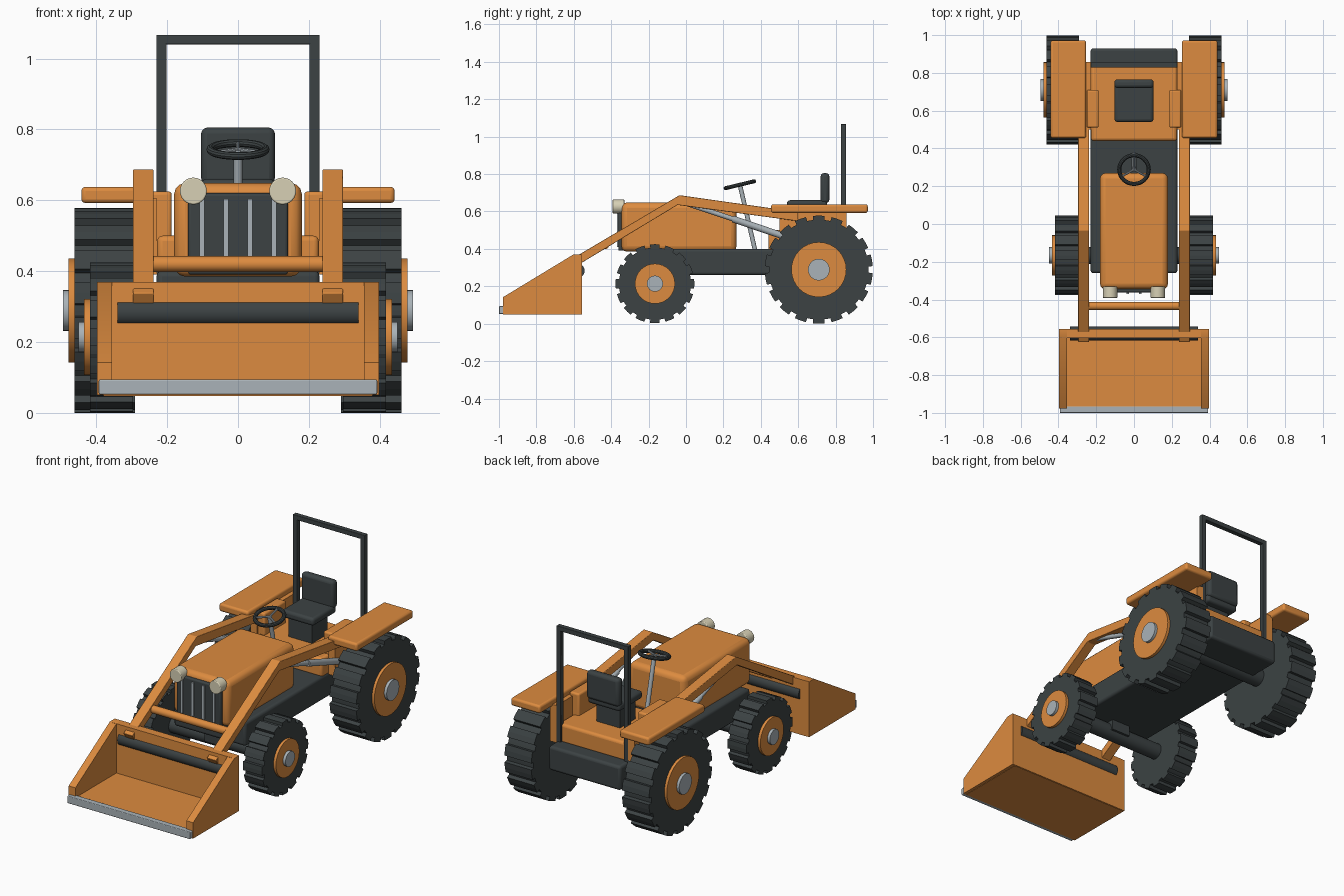
import bpy, bmesh
from math import pi, cos, sin
from mathutils import Vector

cube = bpy.data.objects.get("Cube")
if cube:
    bpy.data.objects.remove(cube, do_unlink=True)


def material(name, rgb, rough=0.5):
    m = bpy.data.materials.new(name)
    m.use_nodes = True
    m.diffuse_color = (*rgb, 1)
    shader = m.node_tree.nodes["Principled BSDF"]
    shader.inputs["Base Color"].default_value = (*rgb, 1)
    shader.inputs["Roughness"].default_value = rough
    return m


ORANGE = material("orange paint", (0.72, 0.26, 0.05))
DARK = material("dark rubber", (0.045, 0.055, 0.057))
STEEL = material("steel", (0.40, 0.45, 0.48))
CREAM = material("lamp cream", (0.68, 0.63, 0.46))


def finish(name, bm, mat, bevel=0, smooth=True):
    bmesh.ops.recalc_face_normals(bm, faces=bm.faces)
    me = bpy.data.meshes.new(name)
    bm.to_mesh(me)
    bm.free()
    ob = bpy.data.objects.new(name, me)
    bpy.context.collection.objects.link(ob)
    me.materials.append(mat)
    if bevel:
        mod = ob.modifiers.new("bevel", "BEVEL")
        mod.width, mod.segments, mod.limit_method = bevel, 3, "ANGLE"
    if smooth:
        bpy.ops.object.select_all(action="DESELECT")
        ob.select_set(True)
        bpy.context.view_layer.objects.active = ob
        bpy.ops.object.shade_smooth_by_angle(angle=0.6)
    return ob


def box(name, x, y, z, mat, bevel=0):
    """Box from (low, high) ranges on each axis."""
    bm = bmesh.new()
    bmesh.ops.create_cube(bm, size=1)
    for v in bm.verts:
        v.co = [r[0] + (c + 0.5) * (r[1] - r[0]) for c, r in zip(v.co, (x, y, z))]
    return finish(name, bm, mat, bevel)


def rod(name, a, b, r, mat, sides=24, bevel=0):
    """Cylinder between two points."""
    a, b = Vector(a), Vector(b)
    bm = bmesh.new()
    bmesh.ops.create_cone(bm, cap_ends=True, segments=sides, radius1=r, radius2=r, depth=(b - a).length)
    turn = (b - a).to_track_quat("Z", "Y").to_matrix().to_4x4()
    turn.translation = (a + b) / 2
    bm.transform(turn)
    return finish(name, bm, mat, bevel)


def plate(name, x0, x1, outline, mat, bevel=0, smooth=True):
    """Side outline of (y, z) points extruded along x."""
    bm = bmesh.new()
    face = bm.faces.new([bm.verts.new((x0, y, z)) for y, z in outline])
    ext = bmesh.ops.extrude_face_region(bm, geom=[face])["geom"]
    bmesh.ops.translate(bm, vec=(x1 - x0, 0, 0), verts=[v for v in ext if isinstance(v, bmesh.types.BMVert)])
    return finish(name, bm, mat, bevel, smooth)


def wheel(name, s, y, z, r, depth, x0, x1, rim, cap, lugs):
    """Lugged tyre with a raised rim and hub cap on the outer side."""
    outline = []
    for i in range(lugs):
        for part, rad in ((-0.33, r - depth), (-0.31, r), (0, r), (0.31, r), (0.33, r - depth), (0.5, r - depth)):
            a = 2 * pi * (i + part) / lugs - pi / 2
            outline.append((y + rad * cos(a), z + rad * sin(a)))
    plate(name + "_tyre", s * x0, s * x1, outline, DARK, smooth=False)
    rod(name + "_rim", (s * (x1 - 0.03), y, z), (s * (x1 + 0.016), y, z), rim, ORANGE, 32)
    rod(name + "_hub", (s * x1, y, z), (s * (x1 + 0.032), y, z), cap, STEEL)


# Chassis and axles
box("chassis", (-0.23, 0.23), (-0.26, 0.93), (0.26, 0.4), DARK, 0.015)
rod("front_axle", (-0.32, -0.166, 0.214), (0.32, -0.166, 0.214), 0.045, DARK)
rod("rear_axle", (-0.32, 0.71, 0.289), (0.32, 0.71, 0.289), 0.05, DARK)
box("front_axle_mount", (-0.06, 0.06), (-0.22, -0.11), (0.2, 0.28), DARK)

# Hood, grille and rear body
box("hood", (-0.18, 0.18), (-0.345, 0.27), (0.385, 0.648), ORANGE, 0.03)
box("grille", (-0.141, 0.141), (-0.362, -0.33), (0.39, 0.62), DARK, 0.008)
for i in range(4):
    x = -0.102 + i * 0.068
    box("grille_bar", (x - 0.007, x + 0.007), (-0.37, -0.35), (0.41, 0.603), STEEL)
box("rear_body", (-0.228, 0.228), (0.44, 0.845), (0.39, 0.5), ORANGE, 0.015)

# Seat
box("seat_base", (-0.075, 0.075), (0.57, 0.71), (0.49, 0.625), DARK)
box("seat_cushion", (-0.103, 0.103), (0.54, 0.755), (0.615, 0.66), DARK, 0.015)
box("seat_back", (-0.104, 0.104), (0.72, 0.766), (0.645, 0.805), DARK, 0.017)

# Steering column, ring and spokes
hub = Vector((0, 0.288, 0.743))
rod("steering_column", (0, 0.37, 0.39), hub, 0.012, STEEL)
bpy.ops.mesh.primitive_torus_add(location=hub, rotation=(0.235, 0, 0), major_radius=0.078,
                                 minor_radius=0.011, major_segments=32, minor_segments=10)
ring = bpy.context.object
ring.name = "steering_ring"
ring.data.materials.append(DARK)
bpy.ops.object.shade_smooth_by_angle()
for i in range(3):
    a = pi / 2 + i * 2 * pi / 3
    tip = Vector((cos(a), sin(a) * cos(0.235), sin(a) * sin(0.235)))
    rod("steering_spoke", hub, hub + tip * 0.076, 0.006, STEEL, 10)

# Paired parts on both sides
for s, side in ((1, "left"), (-1, "right")):
    wheel(side + "_rear_wheel", s, 0.71, 0.289, 0.289, 0.022, 0.29, 0.462, 0.147, 0.058, 18)
    wheel(side + "_front_wheel", s, -0.166, 0.214, 0.211, 0.018, 0.296, 0.418, 0.107, 0.043, 16)
    box(side + "_fender", (s * 0.254, s * 0.442), (0.455, 0.972), (0.592, 0.638), ORANGE, 0.012)
    box(side + "_fender_bracket", (s * 0.228, s * 0.27), (0.5, 0.857), (0.39, 0.605), ORANGE)
    box(side + "_arm_mount", (s * 0.187, s * 0.25), (0.51, 0.71), (0.4, 0.625), ORANGE, 0.01)
    box(side + "_roll_post", (s * 0.202, s * 0.23), (0.828, 0.856), (0.39, 1.065), DARK, 0.003)
    rod(side + "_headlight", (s * 0.126, -0.392, 0.626), (s * 0.126, -0.33, 0.626), 0.038, CREAM, 24, 0.004)
    # Bent lift arm with its hydraulic cylinder
    arm = [(-0.625, 0.338), (-0.035, 0.687), (0.6, 0.597), (0.6, 0.548), (-0.045, 0.635), (-0.6, 0.3)]
    plate(side + "_lift_arm", s * 0.238, s * 0.296, arm, ORANGE, 0.003)
    rod(side + "_lift_cylinder", (s * 0.267, 0.25, 0.56), (s * 0.267, 0.56, 0.455), 0.018, STEEL)
    rod(side + "_lift_piston", (s * 0.267, 0.0, 0.643), (s * 0.267, 0.26, 0.557), 0.013, STEEL)
    # Bucket side
    cheek = [(-0.557, 0.05), (-0.978, 0.05), (-0.978, 0.142), (-0.602, 0.37), (-0.557, 0.37)]
    plate(side + "_bucket_side", s * 0.355, s * 0.398, cheek, ORANGE)

# Roll bar top and arm crossbar
box("roll_bar_top", (-0.23, 0.23), (0.828, 0.856), (1.04, 1.067), DARK, 0.003)
rod("arm_crossbar", (-0.25, -0.434, 0.42), (0.25, -0.434, 0.42), 0.022, ORANGE)

# Bucket
box("bucket_back", (-0.38, 0.38), (-0.604, -0.556), (0.05, 0.37), ORANGE)
box("bucket_floor", (-0.38, 0.38), (-0.975, -0.56), (0.048, 0.085), ORANGE)
box("bucket_edge", (-0.393, 0.393), (-1.0, -0.965), (0.052, 0.094), STEEL, 0.004)
rod("bucket_pivot_bar", (-0.34, -0.58, 0.283), (0.34, -0.58, 0.283), 0.038, DARK)
